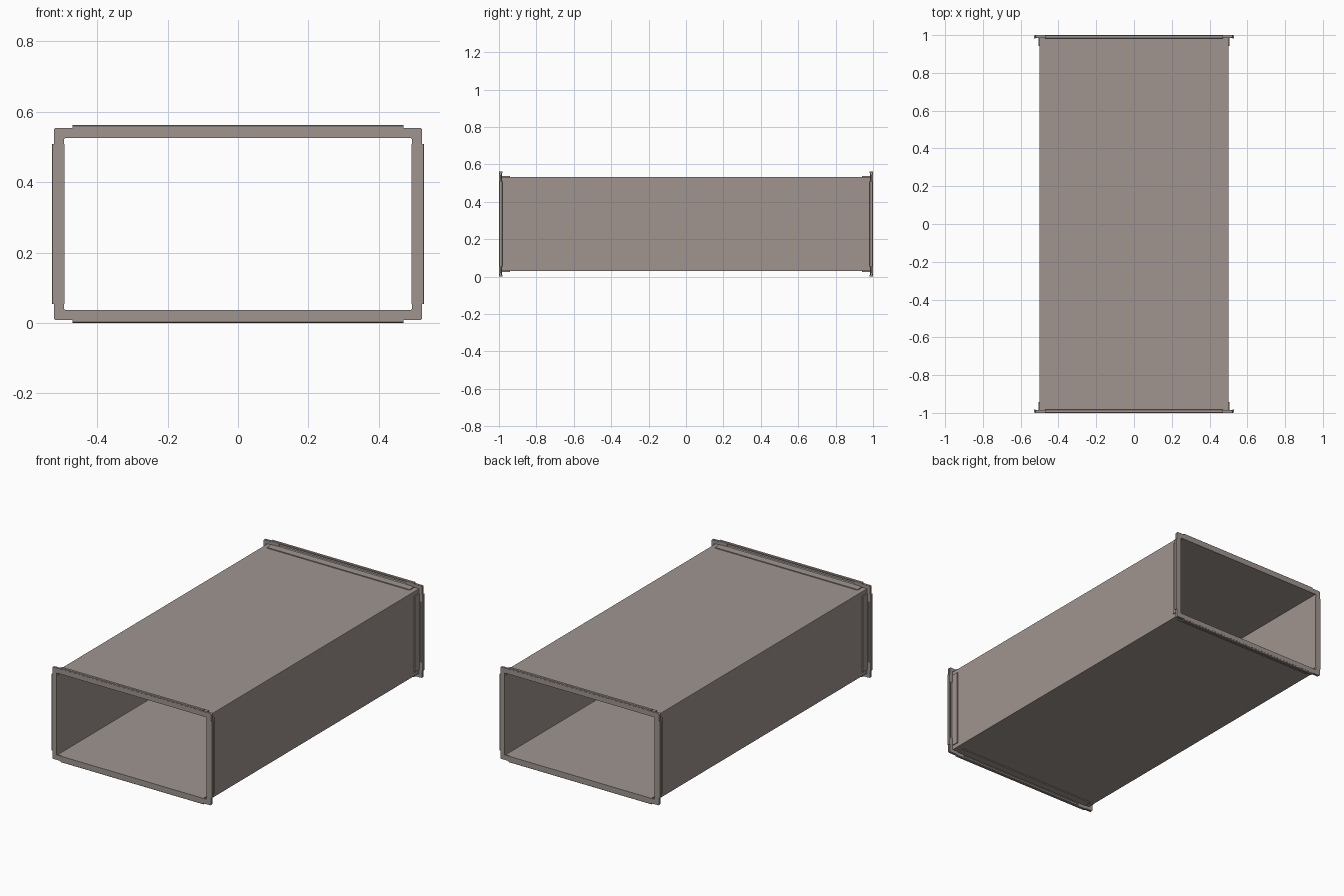
import bpy, bmesh, math
from mathutils import Vector

if "Cube" in bpy.data.objects:
    bpy.data.objects.remove(bpy.data.objects["Cube"])

CZ = 0.281            # duct centre height
HX, HZ = 0.5, 0.252   # duct outer half sizes

steel = bpy.data.materials.new("galvanised_grey")
steel.diffuse_color = (0.35, 0.30, 0.28, 1)
steel.use_nodes = True
steel.node_tree.nodes["Principled BSDF"].inputs["Base Color"].default_value = steel.diffuse_color


def finish(name, bm):
    bmesh.ops.recalc_face_normals(bm, faces=bm.faces)
    me = bpy.data.meshes.new(name)
    bm.to_mesh(me)
    bm.free()
    me.materials.append(steel)
    ob = bpy.data.objects.new(name, me)
    bpy.context.collection.objects.link(ob)
    return ob


def loop(hx, hz, r, n=4):
    """Rounded rectangle in the x-z plane."""
    pts = []
    for k, (sx, sz) in enumerate(((1, 1), (-1, 1), (-1, -1), (1, -1))):
        for i in range(n + 1):
            a = math.pi / 2 * (k + i / n)
            pts.append((sx * (hx - r) + r * math.cos(a),
                        CZ + sz * (hz - r) + r * math.sin(a)))
    return pts


def frame(name, outer, inner, y0, y1):
    """Hollow rectangular tube between y0 and y1."""
    bm = bmesh.new()
    rings = [[bm.verts.new((x, y, z)) for x, z in loop(*s)]
             for s, y in ((outer, y0), (outer, y1), (inner, y1), (inner, y0))]
    n = len(rings[0])
    for a in range(4):
        p, q = rings[a], rings[(a + 1) % 4]
        for i in range(n):
            j = (i + 1) % n
            bm.faces.new((p[i], p[j], q[j], q[i]))
    return finish(name, bm)


def prism(name, pts, extrude):
    """Closed polygon extruded along a vector."""
    bm = bmesh.new()
    face = bm.faces.new([bm.verts.new(p) for p in pts])
    res = bmesh.ops.extrude_face_region(bm, geom=[face])
    verts = [g for g in res["geom"] if isinstance(g, bmesh.types.BMVert)]
    bmesh.ops.translate(bm, verts=verts, vec=extrude)
    if face.is_valid and len(bm.faces) < len(pts) + 2:
        bm.faces.new([v for v in face.verts])
    return finish(name, bm)


# thin sheet duct body
frame("duct_body", (HX, HZ, 0.003), (HX - 0.004, HZ - 0.004, 0.002), -0.996, 0.996)

# flange rail profile: (depth from duct end, height above the wall)
RAIL = [(0.001, -0.007), (0.001, 0.027), (0.003, 0.029), (0.016, 0.029),
        (0.018, 0.027), (0.018, 0.022), (0.014, 0.022), (0.014, 0.024),
        (0.008, 0.024), (0.008, 0.010), (0.014, 0.005), (0.058, 0.005),
        (0.058, 0.0), (0.010, 0.0), (0.010, -0.004), (0.058, -0.004),
        (0.058, -0.007)]

for end, e in (("front", -1), ("back", 1)):
    # flat face ring
    frame(end + "_flange_ring", (0.523, 0.273, 0.006),
          (HX - 0.006, HZ - 0.008, 0.003), e * 1.0, e * 0.991)

    for label, s in (("lower", -1), ("upper", 1)):
        # long rails on top and bottom
        pts = [(-0.47, e * (1 - d), CZ + s * (HZ + h)) for d, h in RAIL]
        prism(f"{end}_{label}_rail", pts, Vector((0.94, 0, 0)))

    for label, s in (("left", -1), ("right", 1)):
        # upright rails on the sides
        pts = [(s * (HX + h), e * (1 - d), CZ - 0.227) for d, h in RAIL]
        prism(f"{end}_{label}_rail", pts, Vector((0, 0, 0.454)))

    # L-shaped corner plates tucked into the rails
    for sx in (-1, 1):
        for sz in (-1, 1):
            shape = [(0.42, 0.254), (0.502, 0.254), (0.502, 0.18), (0.523, 0.18),
                     (0.523, 0.267), (0.517, 0.273), (0.42, 0.273)]
            pts = [(sx * x, e * 0.990, CZ + sz * z) for x, z in shape]
            prism(f"{end}_corner_plate", pts, Vector((0, -e * 0.005, 0)))
